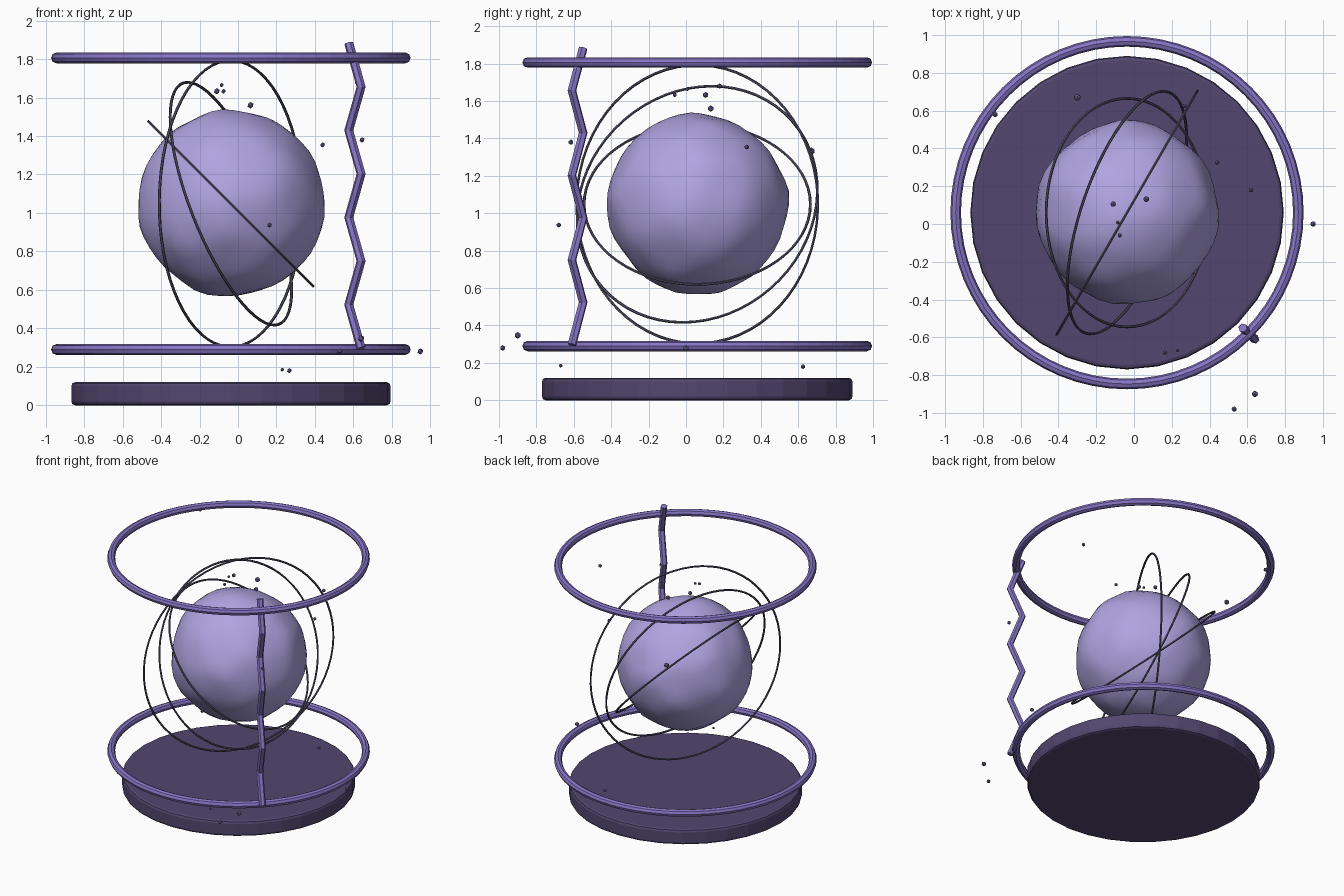
import bpy
import math
from mathutils import Vector, noise

if "Cube" in bpy.data.objects:
    bpy.data.objects.remove(bpy.data.objects["Cube"])

CX, CY, CZ = -0.037, 0.06, 1.048   # shared axis and orb centre


def material(name, rgb):
    m = bpy.data.materials.new(name)
    m.diffuse_color = (*rgb, 1)
    m.use_nodes = True
    m.node_tree.nodes["Principled BSDF"].inputs["Base Color"].default_value = m.diffuse_color
    return m


DARK = material("dark purple", (0.085, 0.063, 0.16))
VIOLET = material("violet", (0.24, 0.18, 0.56))
LAVENDER = material("pale lavender", (0.43, 0.37, 0.75))
GREY = material("grey purple", (0.10, 0.09, 0.15))
SPARK = material("spark purple", (0.17, 0.14, 0.32))


def finish(name, mat, smooth=None):
    ob = bpy.context.object
    ob.name = name
    ob.data.materials.clear()
    ob.data.materials.append(mat)
    if smooth is not None:
        bpy.ops.object.shade_smooth_by_angle(angle=math.radians(smooth))
    return ob


def torus(name, z, major, minor, rot, mat, segs, sides):
    bpy.ops.mesh.primitive_torus_add(
        location=(CX, CY, z), rotation=[math.radians(a) for a in rot],
        major_radius=major, minor_radius=minor,
        major_segments=segs, minor_segments=sides)
    return finish(name, mat)


# Base disc with a softened rim
bpy.ops.mesh.primitive_cylinder_add(vertices=32, radius=0.83, depth=0.12,
                                    location=(CX, CY, 0.06))
base = finish("base_disc", DARK)
bev = base.modifiers.new("rim", "BEVEL")
bev.width = 0.02
bev.segments = 2
bev.limit_method = "ANGLE"
bev.angle_limit = math.radians(40)

# Lower and upper frame rings
torus("lower_ring", 0.29, 0.907, 0.028, (0, 0, 0), VIOLET, 64, 8)
torus("upper_ring", 1.806, 0.907, 0.028, (0, 0, 0), VIOLET, 64, 8)

# Three thin orbit rings, each turned further than the last
for i, radius in enumerate((0.605, 0.675, 0.745)):
    torus(f"orbit_ring_{i + 1}", CZ, radius, 0.0075,
          (45 * i, 45 + 15 * i, 30 * i), GREY, 64, 6)

# Slightly lumpy orb
bpy.ops.mesh.primitive_ico_sphere_add(subdivisions=4, radius=0.482,
                                      location=(CX, CY, CZ))
orb = finish("orb", LAVENDER)
for v in orb.data.vertices:
    d = v.co.normalized()
    v.co = d * (0.482 + 0.018 * noise.noise(d * 2.6 + Vector((3.1, 1.7, 5.2))))
bpy.ops.object.shade_smooth()

# Zigzag bolt at the front right
curve = bpy.data.curves.new("zigzag_bolt", "CURVE")
curve.dimensions = "3D"
curve.bevel_depth = 0.024
curve.bevel_resolution = 1
curve.use_fill_caps = True
spline = curve.splines.new("POLY")
spline.points.add(7)
for k, p in enumerate(spline.points):
    x, y = ((0.64, -0.61), (0.576, -0.55))[k % 2]
    p.co = (x, y, 0.297 + 0.2265 * k, 1)
spline.use_smooth = False
bolt = bpy.data.objects.new("zigzag_bolt", curve)
bpy.context.collection.objects.link(bolt)
curve.materials.append(VIOLET)

# Floating sparks: x, y, z, radius
sparks = [
    (-0.11, 0.105, 1.633, 0.016), (-0.085, 0.008, 1.665, 0.011),
    (-0.075, -0.06, 1.633, 0.012), (0.065, 0.132, 1.56, 0.017),
    (0.44, 0.325, 1.354, 0.013), (0.645, -0.615, 1.38, 0.014),
    (0.164, -0.68, 0.937, 0.013), (0.64, -0.90, 0.347, 0.018),
    (0.53, -0.98, 0.28, 0.015), (0.948, 0.0, 0.28, 0.016),
    (0.23, -0.67, 0.185, 0.010), (0.267, 0.625, 0.18, 0.013),
    (0.62, 0.18, 1.68, 0.014), (-0.30, 0.67, 1.332, 0.020),
    (-0.735, 0.58, 1.80, 0.015),
]
for i, (x, y, z, r) in enumerate(sparks):
    bpy.ops.mesh.primitive_ico_sphere_add(subdivisions=1, radius=r,
                                          location=(x, y, z))
    finish(f"spark_{i + 1}", SPARK)
